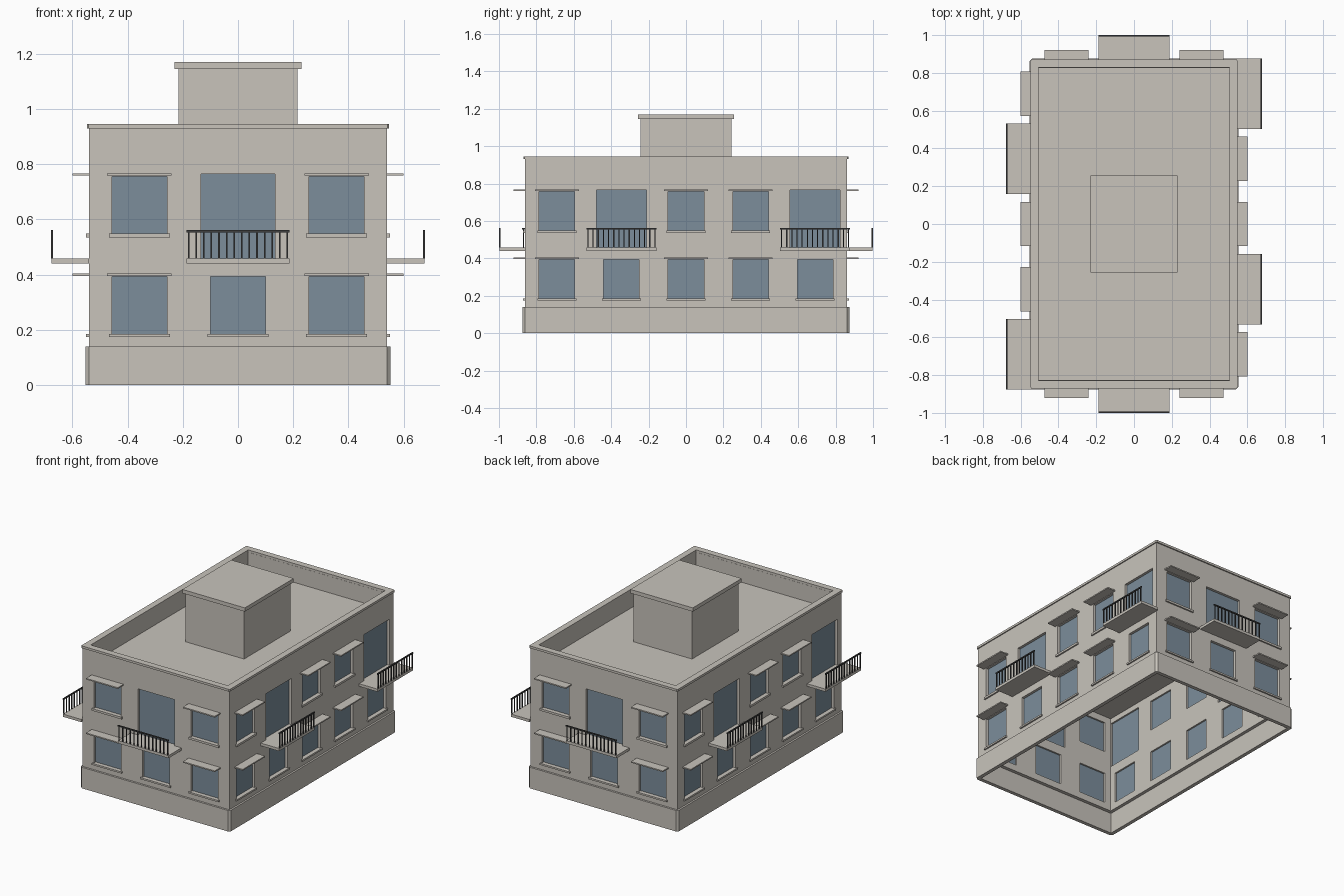
import bpy, bmesh
from math import pi
from mathutils import Matrix, Vector

old = bpy.data.objects.get("Cube")
if old:
    bpy.data.objects.remove(old, do_unlink=True)


def material(name, rgb):
    m = bpy.data.materials.new(name)
    m.use_nodes = True
    m.diffuse_color = (*rgb, 1)
    m.node_tree.nodes["Principled BSDF"].inputs["Base Color"].default_value = (*rgb, 1)
    return m


STONE = material("warm_grey_stone", (0.58, 0.55, 0.50))
GLASS = material("blue_grey_glass", (0.20, 0.27, 0.33))
IRON = material("dark_iron", (0.05, 0.05, 0.05))

WALL_X, WALL_Y, THICK = 0.54, 0.862, 0.035
PLINTH_TOP, WALL_TOP = 0.14, 0.93


def finish(name, bm, mat):
    bmesh.ops.recalc_face_normals(bm, faces=bm.faces)
    mesh = bpy.data.meshes.new(name)
    bm.to_mesh(mesh)
    bm.free()
    mesh.materials.append(mat)
    obj = bpy.data.objects.new(name, mesh)
    bpy.context.collection.objects.link(obj)
    return obj


def add_box(bm, lo, hi, turn=Matrix()):
    lo, hi = Vector(lo), Vector(hi)
    place = turn @ Matrix.Translation((lo + hi) / 2) @ Matrix.Diagonal((*(hi - lo), 1))
    bmesh.ops.create_cube(bm, size=1, matrix=place)


def block(name, x, y, z0, z1, mat=STONE):
    bm = bmesh.new()
    add_box(bm, (-x, -y, z0), (x, y, z1))
    return finish(name, bm, mat)


def ring(name, x, y, width, z0, z1, chamfer=0):
    """Rectangular frame with optional chamfered outer corners."""
    bm = bmesh.new()
    corners = [(-1, -1), (1, -1), (1, 1), (-1, 1)]
    loops = [[bm.verts.new((sx * (x - w), sy * (y - w), z)) for sx, sy in corners]
             for w, z in ((0, z0), (0, z1), (width, z1), (width, z0))]
    for a, b in zip(loops, loops[1:] + loops[:1]):
        for i in range(4):
            j = (i + 1) % 4
            bm.faces.new((a[i], a[j], b[j], b[i]))
    if chamfer:
        edges = [bm.edges.get((loops[0][i], loops[1][i])) for i in range(4)]
        bmesh.ops.bevel(bm, geom=edges, offset=chamfer, segments=1, affect='EDGES')
    return finish(name, bm, STONE)


class Side:
    """One facade; boxes are given along the wall, outwards from it, and up."""

    def __init__(self, name, turns, distance):
        self.name, self.dist = name, distance
        self.turn = Matrix.Rotation(turns * pi / 2, 4, 'Z')
        self.parts = {}

    def box(self, part, mat, centre, half, d0, d1, z0, z1):
        bm = self.parts.setdefault(part, (bmesh.new(), mat))[0]
        add_box(bm, (centre - half, -self.dist - d1, z0),
                (centre + half, -self.dist - d0, z1), self.turn)

    def opening(self, centre, half, z0, z1):
        add_box(cutters, (centre - half, -self.dist - 0.03, z0),
                (centre + half, -self.dist + THICK + 0.03, z1), self.turn)
        self.box("glass", GLASS, centre, half, -0.024, -0.018, z0, z1)

    def window(self, centre, half, z0, z1, sill, canopy):
        self.opening(centre, half, z0, z1)
        self.box("sills", STONE, centre, half + 0.01, -0.018, 0.01, z0 - sill, z0)
        if canopy:
            self.box("canopies", STONE, centre, 0.117, 0, 0.06, z1 + 0.003, z1 + 0.011)

    def balcony(self, centre):
        self.opening(centre, 0.134, 0.458, 0.765)
        half, edge, bars = 0.187, 0.135, 14
        self.box("balcony_slabs", STONE, centre, half, 0, edge, 0.44, 0.458)
        self.box("railings", IRON, centre, half, edge - 0.005, edge + 0.003, 0.553, 0.561)
        for i in range(bars):
            u = centre + (half - 0.008) * (2 * i / (bars - 1) - 1)
            self.box("railings", IRON, u, 0.003, edge - 0.004, edge + 0.002, 0.458, 0.555)

    def done(self):
        for part, (bm, mat) in self.parts.items():
            finish(self.name + "_" + part, bm, mat)


cutters = bmesh.new()

# Short facades: a balcony between two window columns
for name, turns in (("front", 0), ("back", 2)):
    side = Side(name, turns, WALL_Y)
    for c in (-0.357, 0, 0.357):
        side.window(c, 0.1, 0.185, 0.393, 0.011, c != 0)
        if c:
            side.window(c, 0.1, 0.549, 0.756, 0.014, True)
    side.balcony(0)
    side.done()

# Long facades: five columns, two of them with balconies
for name, turns in (("left", 1), ("right", 3)):
    side = Side(name, turns, WALL_X)
    for i in range(5):
        c = (i - 2) * 0.345
        has_balcony = i in (1, 4)
        side.window(c, 0.095, 0.185, 0.393, 0.011, not has_balcony)
        if has_balcony:
            side.balcony(c)
        else:
            side.window(c, 0.095, 0.549, 0.756, 0.014, True)
    side.done()

# Hollow wall shell with the openings cut through
walls = ring("walls", WALL_X, WALL_Y, THICK, PLINTH_TOP, WALL_TOP)
cutter = finish("opening_cutter", cutters, STONE)
cutter.hide_render = True
cut = walls.modifiers.new("openings", 'BOOLEAN')
cut.operation, cut.solver, cut.object = 'DIFFERENCE', 'EXACT', cutter
bpy.context.view_layer.update()
graph = bpy.context.evaluated_depsgraph_get()
walls_mesh = bpy.data.meshes.new_from_object(walls.evaluated_get(graph))
walls.modifiers.clear()
walls.data = walls_mesh
bpy.data.objects.remove(cutter, do_unlink=True)

# Base, coping and roof
ring("plinth", 0.552, 0.875, 0.025, 0, PLINTH_TOP, 0.013)
ring("parapet_coping", 0.547, 0.87, 0.042, WALL_TOP, 0.945, 0.006)
block("roof_slab", WALL_X - THICK, WALL_Y - THICK, 0.80, 0.82)
block("roof_hut", 0.215, 0.243, 0.82, 1.145)
block("roof_hut_cap", 0.23, 0.257, 1.145, 1.17)
